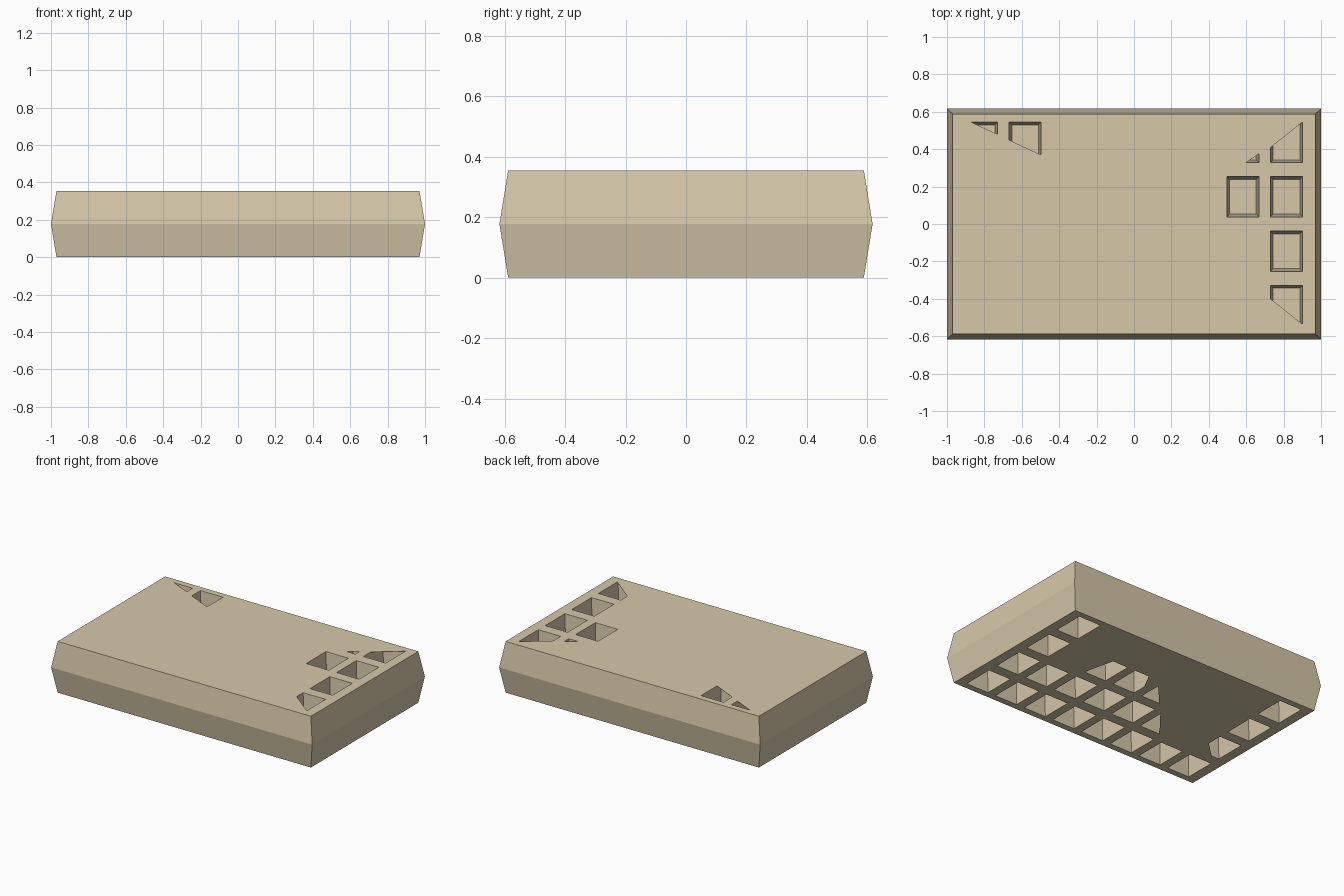
import bpy, bmesh

if "Cube" in bpy.data.objects:
    bpy.data.objects.remove(bpy.data.objects["Cube"], do_unlink=True)

HEIGHT = 0.355
DEPTH = 0.172                      # pocket depth
PITCH_X, PITCH_Y = 0.233, 0.291    # pocket grid spacing
HALF_X, HALF_Y = 0.086, 0.108      # pocket half opening
DRAFT = 0.015                      # pocket wall taper

tan = bpy.data.materials.new("sand_tan")
tan.use_nodes = True
tan.diffuse_color = (0.67, 0.575, 0.395, 1)
tan.node_tree.nodes["Principled BSDF"].inputs["Base Color"].default_value = tan.diffuse_color


def finish(name, bm):
    bmesh.ops.recalc_face_normals(bm, faces=bm.faces)
    mesh = bpy.data.meshes.new(name)
    bm.to_mesh(mesh)
    bm.free()
    mesh.materials.append(tan)
    obj = bpy.data.objects.new(name, mesh)
    bpy.context.collection.objects.link(obj)
    return obj


def loft(bm, sections):
    """Closed solid through centred rectangles: (cx, cy, half x, half y, z)."""
    rings = [[bm.verts.new((cx + sx * hx, cy + sy * hy, z))
              for sx, sy in ((-1, -1), (1, -1), (1, 1), (-1, 1))]
             for cx, cy, hx, hy, z in sections]
    for low, high in zip(rings, rings[1:]):
        for i in range(4):
            j = (i + 1) % 4
            bm.faces.new((low[i], low[j], high[j], high[i]))
    bm.faces.new(rings[0][::-1])
    bm.faces.new(rings[-1])


def centre(col, row):
    return (col - 3.5) * PITCH_X, (row - 1.5) * PITCH_Y


# Open pockets (column, row) and partial covers in pocket-relative corners
top_open = [(7, 1), (7, 2), (6, 2)]
top_covers = {
    (7, 3): [(0, .37), (1, 1), (0, 1)],
    (6, 3): [(0, 0), (.6, 0), (1, .22), (1, 1), (0, 1)],
    (7, 0): [(0, 0), (1, 0), (1, .04), (0, .67)],
    (1, 3): [(0, 0), (1, 0), (1, .19), (0, .56)],
    (0, 3): [(0, 0), (1, 0), (1, .7), (.18, 1), (0, 1)],
}
bottom_open = [(col, 0) for col in range(8)] + [(col, 1) for col in range(3, 8)]
bottom_open += [(7, 2), (7, 3), (0, 2), (0, 3)]
bottom_covers = {
    (5, 2): [(1, 0), (1, 1), (.69, 1)],
    (4, 2): [(0, 1), (0, .47), (.36, 1)],
    (3, 2): [(0, 0), (.16, 0), (1, .74), (1, 1), (0, 1)],
    (2, 1): [(0, 0), (.09, 0), (1, .9), (1, 1), (0, 1)],
    (0, 1): [(1, 0), (1, .5), (.35, 0)],
}

# Slab with sides bulging to a mid-height ridge
bm = bmesh.new()
loft(bm, [(0, 0, 0.97, 0.588, 0), (0, 0, 1, 0.617, HEIGHT / 2), (0, 0, 0.97, 0.588, HEIGHT)])
slab = finish("slab", bm)

# Tapered pocket cutters on both faces
bm = bmesh.new()
sides = ((HEIGHT, -1, top_open, top_covers), (0, 1, bottom_open, bottom_covers))
for surface, inward, full, covers in sides:
    for cell in full + list(covers):
        cx, cy = centre(*cell)
        loft(bm, [(cx, cy, HALF_X, HALF_Y, surface - inward * 0.02),
                  (cx, cy, HALF_X, HALF_Y, surface),
                  (cx, cy, HALF_X - DRAFT, HALF_Y - DRAFT, surface + inward * DEPTH)])
cutter = finish("pocket_cutter", bm)
cutter.hide_render = True
cutter.hide_viewport = True
cut = slab.modifiers.new("pockets", "BOOLEAN")
cut.operation = "DIFFERENCE"
cut.solver = "EXACT"
cut.object = cutter

# Thin flush plates closing part of some pockets
for name, (surface, inward, full, covers) in zip(("top_covers", "bottom_covers"), sides):
    bm = bmesh.new()
    for cell, corners in covers.items():
        cx, cy = centre(*cell)
        rings = [[bm.verts.new((cx + (2 * u - 1) * HALF_X, cy + (2 * v - 1) * HALF_Y, z))
                  for u, v in corners] for z in (surface, surface + inward * 0.002)]
        for ring in rings:
            bm.faces.new(ring)
        for i in range(len(corners)):
            j = (i + 1) % len(corners)
            bm.faces.new((rings[0][i], rings[0][j], rings[1][j], rings[1][i]))
    finish(name, bm)
